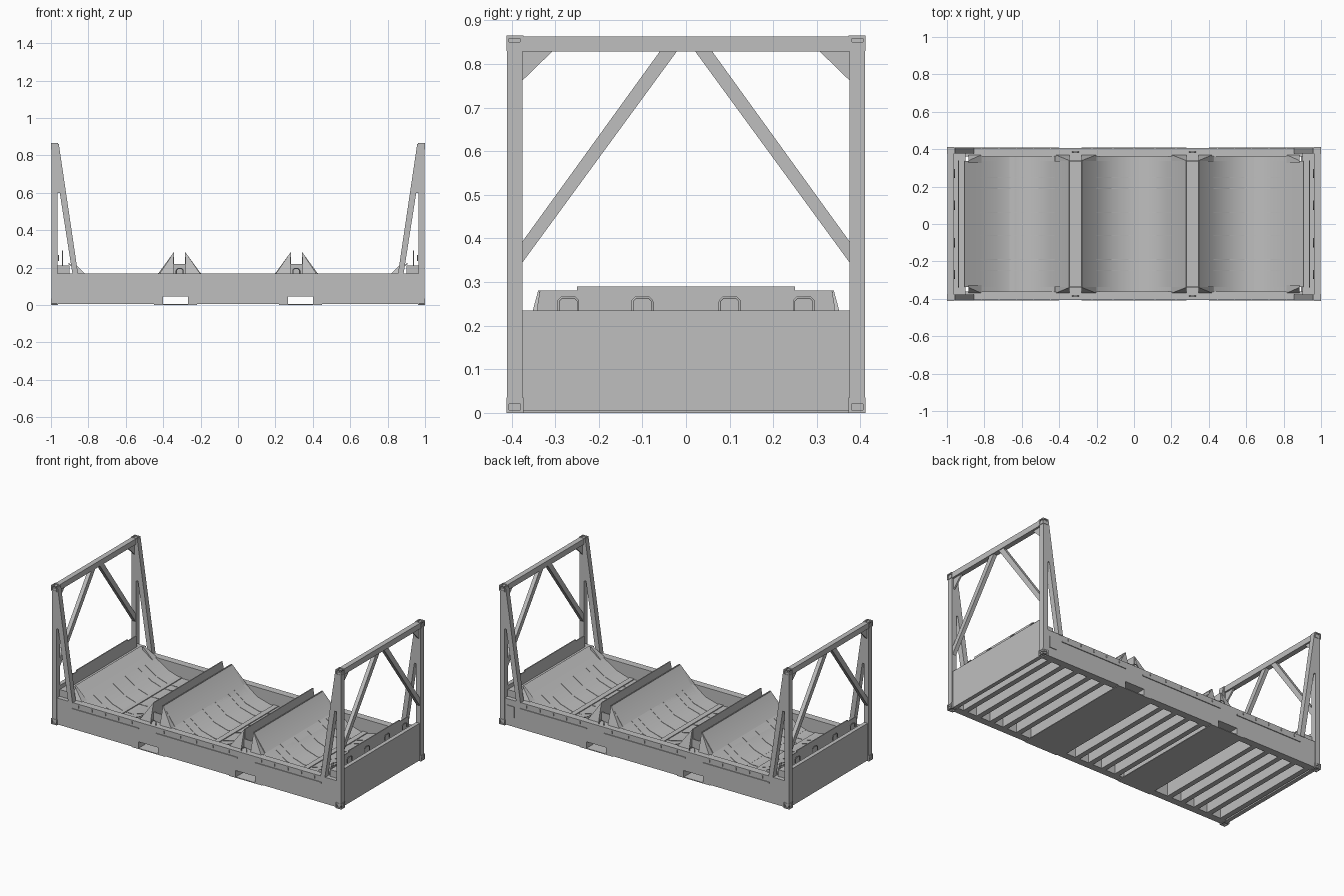
import bpy, bmesh, math
from mathutils import Vector

cube = bpy.data.objects.get("Cube")
if cube:
    bpy.data.objects.remove(cube)

GREY = (0.52, 0.52, 0.52, 1)
steel = bpy.data.materials.new("grey steel")
steel.use_nodes = True
steel.diffuse_color = GREY
steel.node_tree.nodes["Principled BSDF"].inputs["Base Color"].default_value = GREY


def finish(name, bm):
    bmesh.ops.recalc_face_normals(bm, faces=bm.faces)
    mesh = bpy.data.meshes.new(name)
    bm.to_mesh(mesh)
    bm.free()
    mesh.materials.append(steel)
    obj = bpy.data.objects.new(name, mesh)
    bpy.context.collection.objects.link(obj)
    return obj


def add_box(bm, x0, x1, y0, y1, z0, z1):
    for v in bmesh.ops.create_cube(bm, size=1)["verts"]:
        v.co = Vector(((x0 + x1) / 2 + v.co.x * (x1 - x0),
                       (y0 + y1) / 2 + v.co.y * (y1 - y0),
                       (z0 + z1) / 2 + v.co.z * (z1 - z0)))


def box(name, *limits):
    bm = bmesh.new()
    add_box(bm, *limits)
    return finish(name, bm)


def add_prism(bm, points, a, b, axis):
    """Extrude a side profile along y, or an end profile along x."""
    def place(p, depth):
        return (p[0], depth, p[1]) if axis == "y" else (depth, p[0], p[1])
    face = bm.faces.new([bm.verts.new(place(p, a)) for p in points])
    out = bmesh.ops.extrude_face_region(bm, geom=[face])["geom"]
    shift = place((0, 0), b - a)
    bmesh.ops.translate(bm, vec=shift, verts=[g for g in out if isinstance(g, bmesh.types.BMVert)])


def prism(name, points, a, b, axis="y"):
    bm = bmesh.new()
    add_prism(bm, points, a, b, axis)
    return finish(name, bm)


def sheet(name, line, thick, y0, y1):
    """Bent plate following a side profile, smooth along the bend."""
    under = [(x, z - thick) for x, z in reversed(line)]
    obj = prism(name, line + under, y0, y1)
    bpy.ops.object.select_all(action="DESELECT")
    obj.select_set(True)
    bpy.context.view_layer.objects.active = obj
    bpy.ops.object.shade_smooth_by_angle(angle=math.radians(30))


def ring(name, centre, along, width, height):
    """Round-bar lashing loop standing on a surface, spread along a direction."""
    curve = bpy.data.curves.new(name, "CURVE")
    curve.dimensions = "3D"
    curve.bevel_depth = 0.003
    curve.bevel_resolution = 1
    w, c = width / 2, 0.008
    shape = [(-w, 0), (-w, height - c), (c - w, height), (w - c, height), (w, height - c), (w, 0)]
    spline = curve.splines.new("POLY")
    spline.points.add(len(shape) - 1)
    for p, (u, h) in zip(spline.points, shape):
        p.co = (*(Vector(centre) + Vector(along) * u + Vector((0, 0, h))), 1)
    curve.materials.append(steel)
    bpy.context.collection.objects.link(bpy.data.objects.new(name, curve))


# Side rails with fork pocket openings above a bottom strap
rail = [(-0.97, 0.004)]
for centre in (-0.335, 0.335):
    a, b = centre - 0.067, centre + 0.067
    rail += [(a, 0.004), (a, 0.045), (b, 0.045), (b, 0.004)]
rail += [(0.97, 0.004), (0.97, 0.168), (-0.97, 0.168)]
for sy, side in ((-1, "front"), (1, "back")):
    prism(side + "_rail", rail, sy * 0.36, sy * 0.405)
    bm = bmesh.new()
    y0, y1 = sorted((sy * 0.404, sy * 0.41))
    for a, b in ((-0.86, -0.4), (-0.28, 0.28), (0.4, 0.86)):
        add_box(bm, a, b, y0, y1, 0.125, 0.132)
        count = 5
        for i in range(count):
            x = a + (b - a) * (i + 0.5) / count
            add_box(bm, x - 0.002, x + 0.002, y0, y1, 0.145, 0.16)
    finish(side + "_lashing_bar", bm)
box("marking_plate", 0.9, 0.95, 0.404, 0.409, 0.06, 0.13)

# Underfloor cross beams
bm = bmesh.new()
for start, count in ((-0.94, 5), (-0.18, 5), (0.53, 5)):
    for i in range(count):
        x = start + i * 0.095
        add_box(bm, x - 0.016, x + 0.016, -0.36, 0.36, 0.004, 0.09)
finish("cross_beams", bm)

# Fork tunnels closed underneath by a flat plate
for sx, side in ((-1, "right"), (1, "left")):
    bm = bmesh.new()
    c = sx * 0.335
    add_box(bm, c - 0.067, c + 0.067, -0.36, 0.36, 0.045, 0.055)
    add_box(bm, c - 0.115, c + 0.115, -0.405, 0.405, 0.0, 0.005)
    for edge in (-1, 1):
        m = c + edge * 0.086
        add_box(bm, m - 0.019, m + 0.019, -0.36, 0.36, 0.004, 0.09)
    finish(side + "_fork_tunnel", bm)

# Coil cradles made of bent plate, with seams raised along the bend
half = [(0.03, 0.085), (0.12, 0.11), (0.2, 0.17), (0.28, 0.28)]
middle = [(-x, z) for x, z in reversed(half)] + half
end_slope = [(-0.905, 0.225), (-0.82, 0.165), (-0.73, 0.11), (-0.65, 0.085)]
end = end_slope + [(-0.59, 0.085), (-0.51, 0.11), (-0.425, 0.17), (-0.345, 0.28)]
mirrored = [(-x, z) for x, z in reversed(end)]
for name, line in (("middle", middle), ("right", end), ("left", mirrored)):
    sheet(name + "_cradle", line, 0.008, -0.337, 0.337)
    # lower part of the bend reaches the side rails
    sheet(name + "_cradle_edge", [p for p in line if p[1] < 0.171], 0.007, -0.363, 0.363)
    bm = bmesh.new()
    seam = [(x, z + 0.002) for x, z in line[1:-1]]
    loop = seam + [(x, z - 0.005) for x, z in reversed(seam)]
    for y in (-0.25, -0.19, -0.06, 0.06, 0.19, 0.25):
        add_prism(bm, loop, y - 0.002, y + 0.002, "y")
    finish(name + "_cradle_seams", bm)

for sx, side in ((-1, "right"), (1, "left")):
    # Bridge between neighbouring cradles
    bm = bmesh.new()
    inner, outer = sorted((sx * 0.28, sx * 0.345))
    add_box(bm, inner, outer, -0.363, 0.363, 0.155, 0.165)
    for x in (inner, outer):
        add_box(bm, x - 0.003, x + 0.003, -0.337, 0.337, 0.08, 0.28)
    for sy in (-1, 1):
        y0, y1 = sorted((sy * 0.333, sy * 0.339))
        add_box(bm, inner, outer, y0, y1, 0.16, 0.22)
    finish(side + "_cradle_bridge", bm)
    for sy in (-1, 1):
        ring(side + "_rail_ring", (sx * 0.3125, sy * 0.385, 0.165), (1, 0, 0), 0.035, 0.03)
        # Gussets from cradle crests to the rails, leaning inward at the top
        for a, b, top in ((0.2, 0.28, 0.28), (0.42, 0.345, 0.28), (0.815, 0.885, 0.232)):
            gusset = prism(side + "_cradle_gusset",
                           [(sx * a, 0.165), (sx * b, 0.165), (sx * b, top)], sy * 0.325, sy * 0.37)
            for v in gusset.data.vertices:
                if v.co.z > 0.2 and abs(v.co.y) > 0.35:
                    v.co.y = sy * 0.339

    # End wall, shelf and crest plates
    x0, x1 = sorted((sx * 0.965, sx * 0.99))
    box(side + "_end_wall", x0, x1, -0.376, 0.376, 0.004, 0.235)
    x0, x1 = sorted((sx * 0.9, sx * 0.97))
    box(side + "_end_shelf", x0, x1, -0.378, 0.378, 0.11, 0.21)
    x0, x1 = sorted((sx * 0.935, sx * 0.941))
    crest = [(-0.34, 0.2), (0.34, 0.2), (0.34, 0.25), (0.335, 0.28), (0.25, 0.28), (0.25, 0.29),
             (-0.25, 0.29), (-0.25, 0.28), (-0.335, 0.28), (-0.34, 0.25)]
    prism(side + "_crest_plate", crest, x0, x1, "x")
    for y in (-0.27, -0.1, 0.1, 0.27):
        ring(side + "_end_ring", (sx * 0.96, y, 0.235), (0, 1, 0), 0.045, 0.03)

    # End frame: top beam, posts, braces
    x0, x1 = sorted((sx * 0.965, sx * 0.997))
    box(side + "_top_beam", x0, x1, -0.38, 0.38, 0.828, 0.863)
    for sy in (-1, 1):
        y0, y1 = sorted((sy * 0.375, sy * 0.41))
        box(side + "_post", x0, x1, y0, y1, 0.02, 0.85)
        leg = [(0.966, 0.86), (0.958, 0.86), (0.855, 0.165), (0.885, 0.165), (0.953, 0.6), (0.966, 0.6)]
        prism(side + "_leaning_brace", [(sx * x, z) for x, z in leg], sy * 0.376, sy * 0.409)
        strut = [(0.02, 0.83), (0.059, 0.83), (0.377, 0.39), (0.377, 0.342)]
        prism(side + "_diagonal_strut", [(sy * y, z) for y, z in strut],
              sx * 0.968, sx * 0.992, "x")
        web = [(0.305, 0.83), (0.377, 0.83), (0.377, 0.76)]
        prism(side + "_corner_web", [(sy * y, z) for y, z in web], sx * 0.975, sx * 0.985, "x")

        # Corner castings with recessed openings
        for z0 in (0.0, 0.83):
            bm = bmesh.new()
            cx0, cx1 = sorted((sx * 0.962, sx * 1.0))
            cy0, cy1 = sorted((sy * 0.373, sy * 0.412))
            add_box(bm, cx0, cx1, cy0, cy1, z0, z0 + 0.035)
            bmesh.ops.recalc_face_normals(bm, faces=bm.faces)
            holes = [f for f in bm.faces if f.normal.x * sx > 0.9 or f.normal.y * sy > 0.9
                     or f.normal.z * (1 if z0 else -1) > 0.9]
            bmesh.ops.inset_individual(bm, faces=holes, thickness=0.009)
            bmesh.ops.inset_individual(bm, faces=holes, thickness=0.0005, depth=-0.007)
            finish(side + "_corner_casting", bm)
